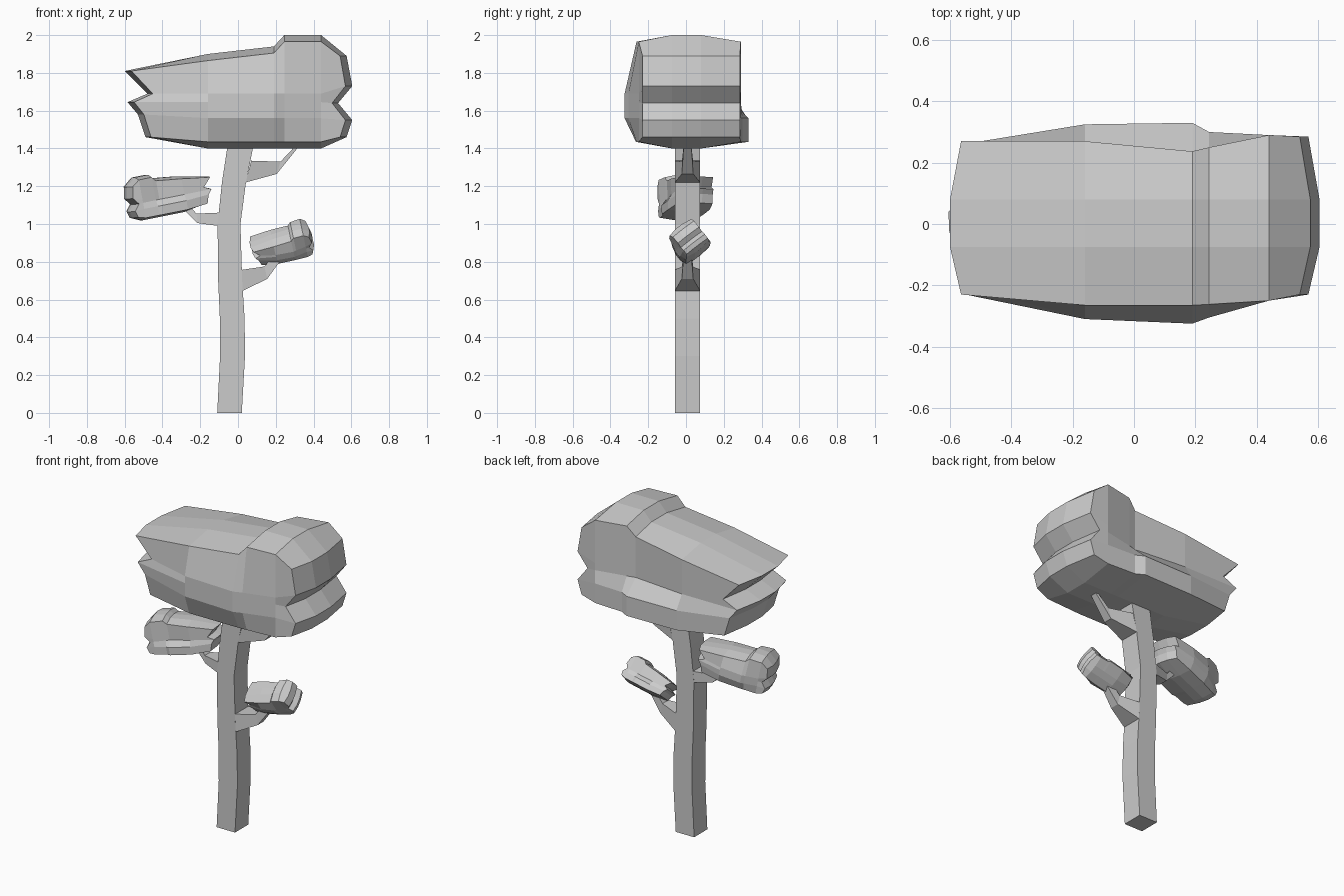
import bpy, bmesh
from math import radians
from mathutils import Vector, Euler

if "Cube" in bpy.data.objects:
    bpy.data.objects.remove(bpy.data.objects["Cube"])


def finish(name, bm):
    bmesh.ops.recalc_face_normals(bm, faces=bm.faces[:])
    mesh = bpy.data.meshes.new(name)
    bm.to_mesh(mesh)
    bm.free()
    obj = bpy.data.objects.new(name, mesh)
    bpy.context.collection.objects.link(obj)
    return obj


def limb(name, sections):
    """Four-sided loft; section = (xa, za, xb, zb, half width in y)."""
    bm = bmesh.new()
    rings = []
    for xa, za, xb, zb, h in sections:
        pts = [(xa, .008 - h, za), (xb, .008 - h, zb), (xb, .008 + h, zb), (xa, .008 + h, za)]
        rings.append([bm.verts.new(p) for p in pts])
    for a, b in zip(rings, rings[1:]):
        for i in range(4):
            n = (i + 1) % 4
            bm.faces.new((a[i], a[n], b[n], b[i]))
    bm.faces.new(rings[0])
    bm.faces.new(rings[-1])
    return finish(name, bm)


# Foliage shape: columns along x, 4 slices in y, 5 rows in z
MID_X = [None, -.16, .19, .245, .44, None]
TOP = [1.81, 1.90, 1.94, 2.0, 2.0, 1.89]
END_X = {0: [-.49, -.53, -.585, -.48, -.60], 5: [.575, .605, .53, .605, .575]}
ROW_Z = {0: [1.46, 1.58, 1.645, 1.69], 5: [1.46, 1.55, 1.64, 1.73]}
FRONT_MID = [-.23, -.31, -.325, -.305, -.25, -.23]
FRONT_RIM = [-.23, -.265, -.265, -.262, -.25, -.23]
BACK_LOW = [.27, .325, .33, .30, .29, .285]
BACK_HIGH = [.27, .27, .237, .25, .29, .285]


def leaf_point(i, j, k):
    end, outer = i in (0, 5), j in (0, 3)
    x = END_X[i][k] * (.94 if outer else 1) if end else MID_X[i]
    z = TOP[i] if k == 4 else ROW_Z.get(i, [1.40, 1.56, 1.645, 1.69])[k]
    if outer and not end:
        z += {0: .035, 4: -.035}.get(k, 0)
    front = FRONT_RIM if k in (0, 4) else FRONT_MID
    back = BACK_LOW if k < 2 else BACK_HIGH
    y = (front[i], -.075, .08, back[i])[j]
    return Vector((x, y, z))


def foliage(name, scale=1, rot=(0, 0, 0), center=None):
    bm = bmesh.new()
    size, cache = (6, 4, 5), {}

    def vert(idx):
        if idx not in cache:
            cache[idx] = bm.verts.new(leaf_point(*idx))
        return cache[idx]

    # Skin the six sides of the lattice
    for axis in range(3):
        u, v = [a for a in range(3) if a != axis]
        for side in (0, size[axis] - 1):
            for p in range(size[u] - 1):
                for q in range(size[v] - 1):
                    quad = []
                    for dp, dq in ((0, 0), (1, 0), (1, 1), (0, 1)):
                        idx = [0, 0, 0]
                        idx[axis], idx[u], idx[v] = side, p + dp, q + dq
                        quad.append(vert(tuple(idx)))
                    bm.faces.new(quad)
    # Scale, turn and centre the bounding box on the target
    if center:
        m = Euler([radians(a) for a in rot]).to_matrix() * scale
        for w in bm.verts:
            w.co = m @ w.co
        mid = Vector([(min(w.co[a] for w in bm.verts) + max(w.co[a] for w in bm.verts)) / 2
                      for a in range(3)])
        for w in bm.verts:
            w.co += Vector(center) - mid
    return finish(name, bm)


# Trunk, gently bent
trunk = [(-.11, .02, 0), (-.095, .037, .3), (-.096, .035, .5), (-.105, .022, .7),
         (-.108, .013, 1.0), (-.085, .042, 1.22), (-.053, .085, 1.43)]
limb("trunk", [(a, z, b, z, .067) for a, b, z in trunk])

# Branches
limb("upper_branch", [(.04, 1.22, .07, 1.335, .067), (.205, 1.265, .225, 1.33, .03),
                      (.33, 1.42, .31, 1.42, .02)])
limb("lower_branch", [(.024, .645, .018, .757, .067), (.155, .71, .14, .775, .03),
                      (.25, .84, .21, .86, .02)])
limb("left_branch", [(-.105, .99, -.1, 1.06, .067), (-.215, 1.005, -.22, 1.055, .03),
                     (-.30, 1.09, -.26, 1.10, .02)])

# Leaf clumps
foliage("canopy")
foliage("left_foliage", .385, (0, 11, 194), (-.373, -.003, 1.14))
foliage("right_foliage", .275, (38, -12, 0), (.232, .02, .905))
